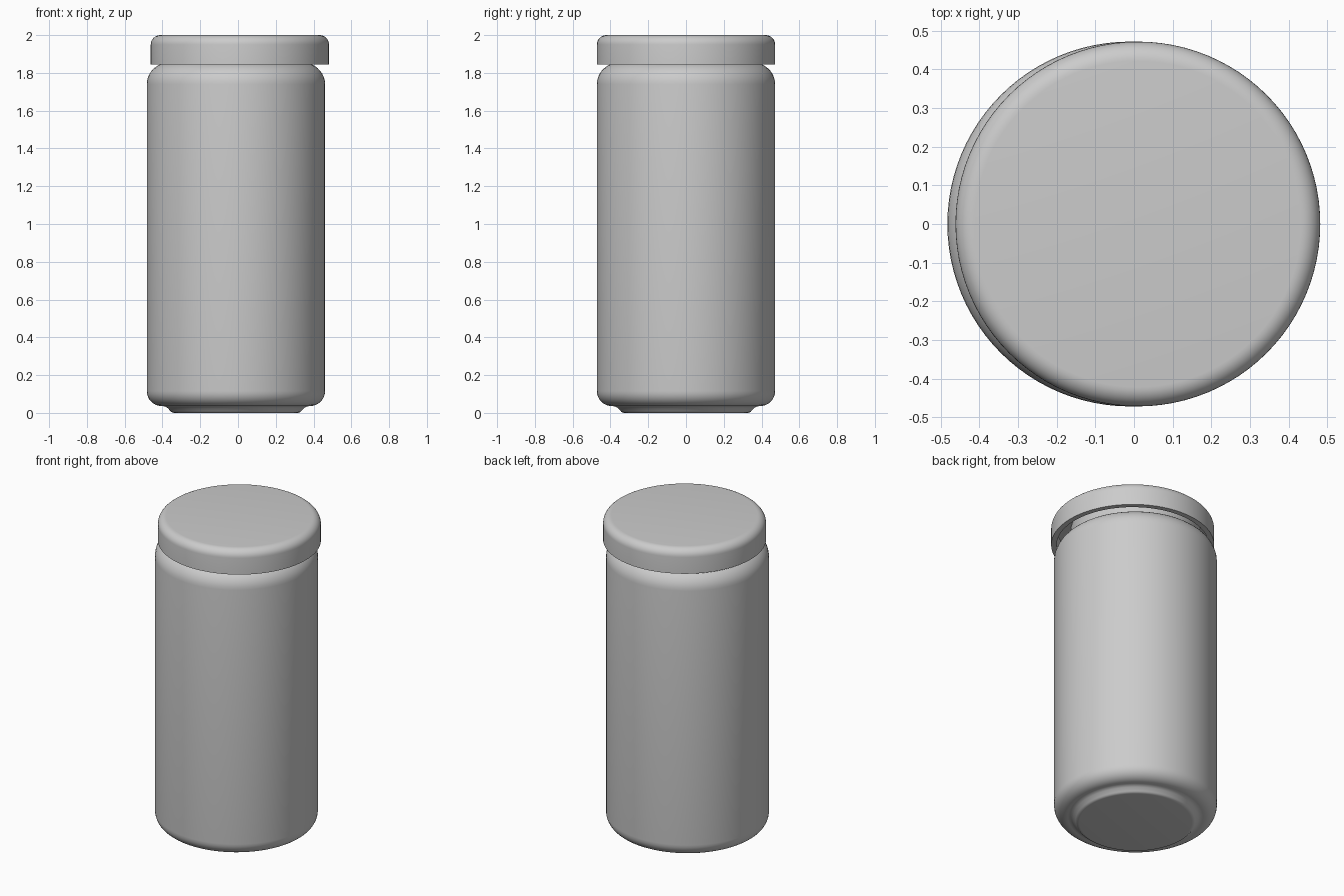
import bpy, bmesh, math

if "Cube" in bpy.data.objects:
    bpy.data.objects.remove(bpy.data.objects["Cube"])

SEGMENTS = 96


def arc(r, z, rx, rz, a0, a1, steps=8):
    """Profile points along an elliptical arc centred on (r, z)."""
    angles = [math.radians(a0 + (a1 - a0) * i / steps) for i in range(steps + 1)]
    return [(r + rx * math.cos(a), z + rz * math.sin(a)) for a in angles]


def lathe(name, profile, x):
    """Spin a profile of (radius, height) points around a vertical axis at x."""
    bm = bmesh.new()
    verts = [bm.verts.new((r, 0, z)) for r, z in profile]
    edges = [bm.edges.new(pair) for pair in zip(verts, verts[1:])]
    bmesh.ops.spin(bm, geom=verts + edges, cent=(0, 0, 0), axis=(0, 0, 1),
                   angle=math.tau, steps=SEGMENTS, use_duplicate=False)
    bmesh.ops.remove_doubles(bm, verts=bm.verts, dist=0.0005)
    bmesh.ops.recalc_face_normals(bm, faces=bm.faces)
    mesh = bpy.data.meshes.new(name)
    bm.to_mesh(mesh)
    bm.free()
    obj = bpy.data.objects.new(name, mesh)
    bpy.context.collection.objects.link(obj)
    obj.location.x = x
    bpy.context.view_layer.objects.active = obj
    obj.select_set(True)
    bpy.ops.object.shade_smooth_by_angle(angle=math.radians(35))
    obj.select_set(False)
    return obj


# Jar: raised foot, rounded base, straight wall, shoulder and neck
jar = [(0, 0), (0.325, 0)]
jar += arc(0.325, 0.02, 0.025, 0.02, -90, -30, 4)
jar += [(0.362, 0.026), (0.375, 0.034), (0.39, 0.036)]
jar += arc(0.392, 0.116, 0.08, 0.08, -90, 0)
jar += arc(0.352, 1.74, 0.12, 0.115, 0, 76)
jar += [(0.375, 1.865), (0.375, 1.95), (0, 1.95)]
lathe("jar", jar, -0.011)

# Lid: hollow screw cap sitting slightly off centre
lid = [(0, 2.0)]
lid += arc(0.422, 1.95, 0.05, 0.05, 90, 0)
lid += [(0.472, 1.845), (0.44, 1.845), (0.44, 1.955), (0, 1.955)]
lathe("lid", lid, 0.01)
